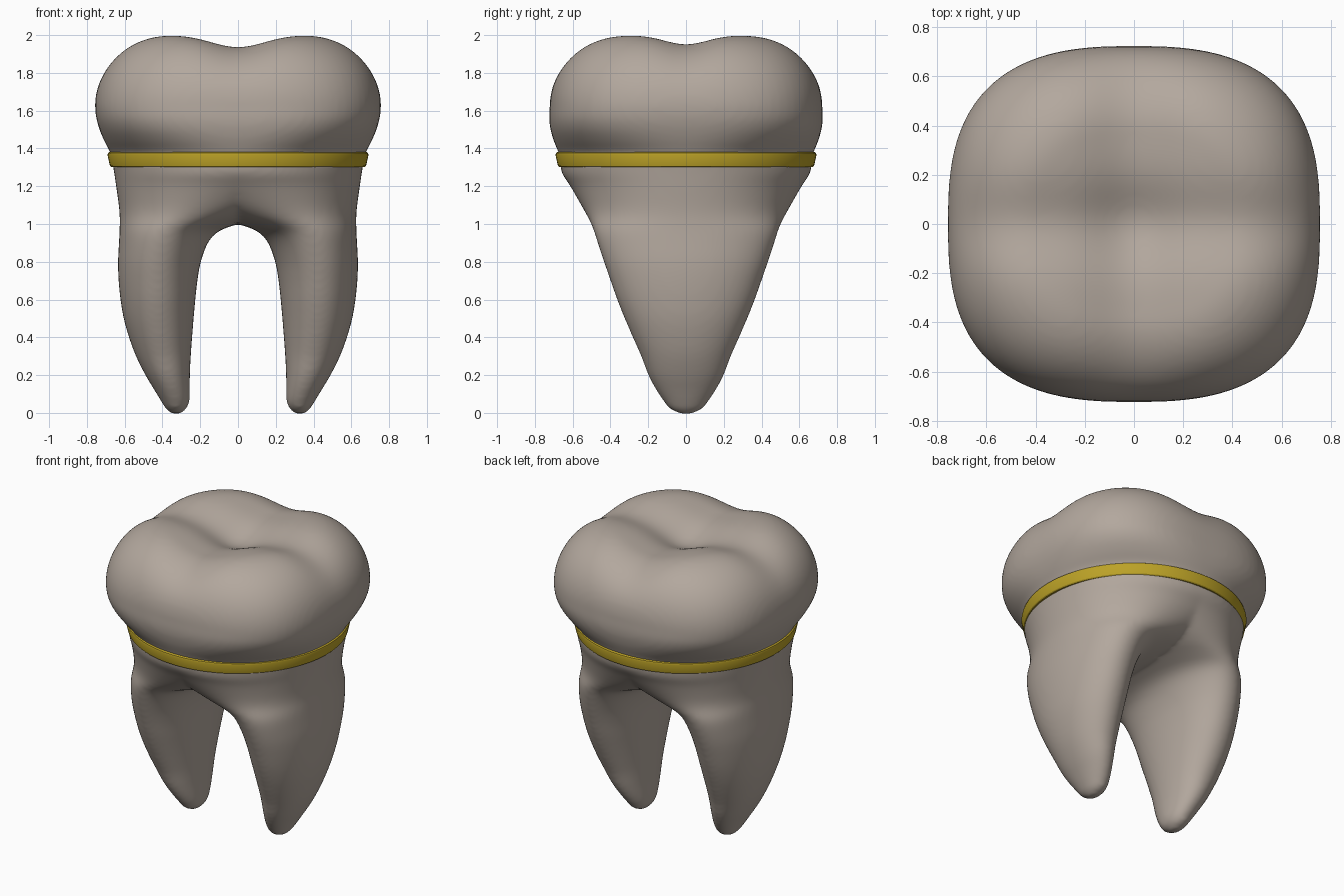
import bpy, bmesh, math

if "Cube" in bpy.data.objects:
    bpy.data.objects.remove(bpy.data.objects["Cube"])

SEG = 96


def material(name, rgb):
    m = bpy.data.materials.new(name)
    m.diffuse_color = (*rgb, 1)
    m.use_nodes = True
    m.node_tree.nodes["Principled BSDF"].inputs["Base Color"].default_value = m.diffuse_color
    return m


def superellipse(cx, a, b, n):
    pts = []
    for i in range(SEG):
        t = 2 * math.pi * i / SEG
        c, s = math.cos(t), math.sin(t)
        r = (abs(c / a) ** n + abs(s / b) ** n) ** (-1 / n)
        pts.append((cx + r * c, r * s))
    return pts


def bridge(bm, r0, r1):
    for i in range(SEG):
        j = (i + 1) % SEG
        bm.faces.new((r0[i], r0[j], r1[j], r1[i]))


def loft(bm, rings):
    rows = [[bm.verts.new(p) for p in ring] for ring in rings]
    for r0, r1 in zip(rows, rows[1:]):
        bridge(bm, r0, r1)
    bm.faces.new(rows[0][::-1])
    bm.faces.new(rows[-1])


def refine(rows, steps=5):
    """Catmull-Rom interpolation of table rows."""
    out = []
    for i in range(len(rows) - 1):
        p = [rows[max(0, min(len(rows) - 1, i + k))] for k in (-1, 0, 1, 2)]
        for s in range(steps):
            t = s / steps
            out.append([0.5 * (2 * b + (c - a) * t + (2*a - 5*b + 4*c - d) * t*t
                               + (3*b - a - 3*c + d) * t**3) for a, b, c, d in zip(*p)])
    return out + [list(rows[-1])]


def make_object(name, bm, mat):
    bmesh.ops.recalc_face_normals(bm, faces=bm.faces)
    me = bpy.data.meshes.new(name)
    bm.to_mesh(me)
    bm.free()
    me.materials.append(mat)
    ob = bpy.data.objects.new(name, me)
    bpy.context.collection.objects.link(ob)
    return ob


bm = bmesh.new()

# Crown sides: z, half width, half depth, squareness
side = [(1.32, .655, .655, 2.0), (1.38, .677, .675, 2.05), (1.44, .708, .70, 2.3),
        (1.50, .733, .717, 2.55), (1.56, .75, .724, 2.7), (1.62, .757, .721, 2.75)]
crown = [[(x, y, z) for x, y in superellipse(0, a, b, n)] for z, a, b, n in refine(side)]

# Crown top: rounded shoulder with crossing grooves and a central pit
outline = superellipse(0, .757, .721, 2.75)
scales = [.53 + .47 * math.sin(math.pi / 2 * (1 - k / 20)) for k in range(1, 20)]
scales += [.53 * (1 - k / 20) for k in range(20)]
for s in scales:
    t = max(0, (s - .53) / .47)
    dome = 2.003 - .383 * (1 - math.sqrt(1 - t * t))
    ring = []
    for px, py in outline:
        x, y = px * s, py * s
        groove = .068 * math.exp(-(x / .2) ** 2) + .052 * math.exp(-(y / .16) ** 2)
        pit = .025 * math.exp(-(x * x + y * y) / .03)
        ring.append((x, y, dome - groove * (1 - s ** 6) - pit))
    crown.append(ring)
loft(bm, crown)

# Two roots merging into the neck: z, inner x, outer x, half depth
root = [(-.005, .305, .35, .03), (.02, .275, .38, .085), (.06, .257, .406, .118),
        (.12, .255, .442, .158), (.2, .255, .49, .20), (.3, .25, .54, .238),
        (.4, .243, .577, .282), (.5, .235, .605, .325), (.6, .226, .622, .365),
        (.7, .215, .632, .40), (.8, .197, .635, .435), (.9, .16, .63, .468),
        (.96, .105, .627, .487), (1.0, 0, .626, .503), (1.04, -.14, .626, .522),
        (1.1, -.31, .631, .555), (1.2, -.52, .645, .612), (1.26, -.62, .654, .652),
        (1.3, -.66, .66, .664), (1.35, -.665, .665, .665)]
for side_sign in (-1, 1):
    loft(bm, [[(side_sign * x, y, z) for x, y in
               superellipse((i + o) / 2, (o - i) / 2, d, 2.1)]
              for z, i, o, d in refine(root, 4)])

# Fuse crown and roots into one smooth body
tooth = make_object("tooth_body", bm, material("enamel", (.45, .39, .34)))
fuse = tooth.modifiers.new("fuse", 'REMESH')
fuse.mode = 'VOXEL'
fuse.voxel_size = .016
fuse.use_smooth_shade = True
soften = tooth.modifiers.new("soften", 'SMOOTH')
soften.factor = .5
soften.iterations = 10

# Round gold band at the neck
bm = bmesh.new()
profile = [(.61, 1.302), (.672, 1.302), (.678, 1.308), (.691, 1.365),
           (.688, 1.376), (.68, 1.381), (.61, 1.381)]
rows = [[bm.verts.new((x, y, z)) for x, y in superellipse(0, r, r, 2)] for r, z in profile]
for k, row in enumerate(rows):
    bridge(bm, row, rows[(k + 1) % len(rows)])
band = make_object("neck_band", bm, material("gold", (.5, .36, .02)))
bpy.context.view_layer.objects.active = band
band.select_set(True)
bpy.ops.object.shade_smooth_by_angle(angle=math.radians(30))
